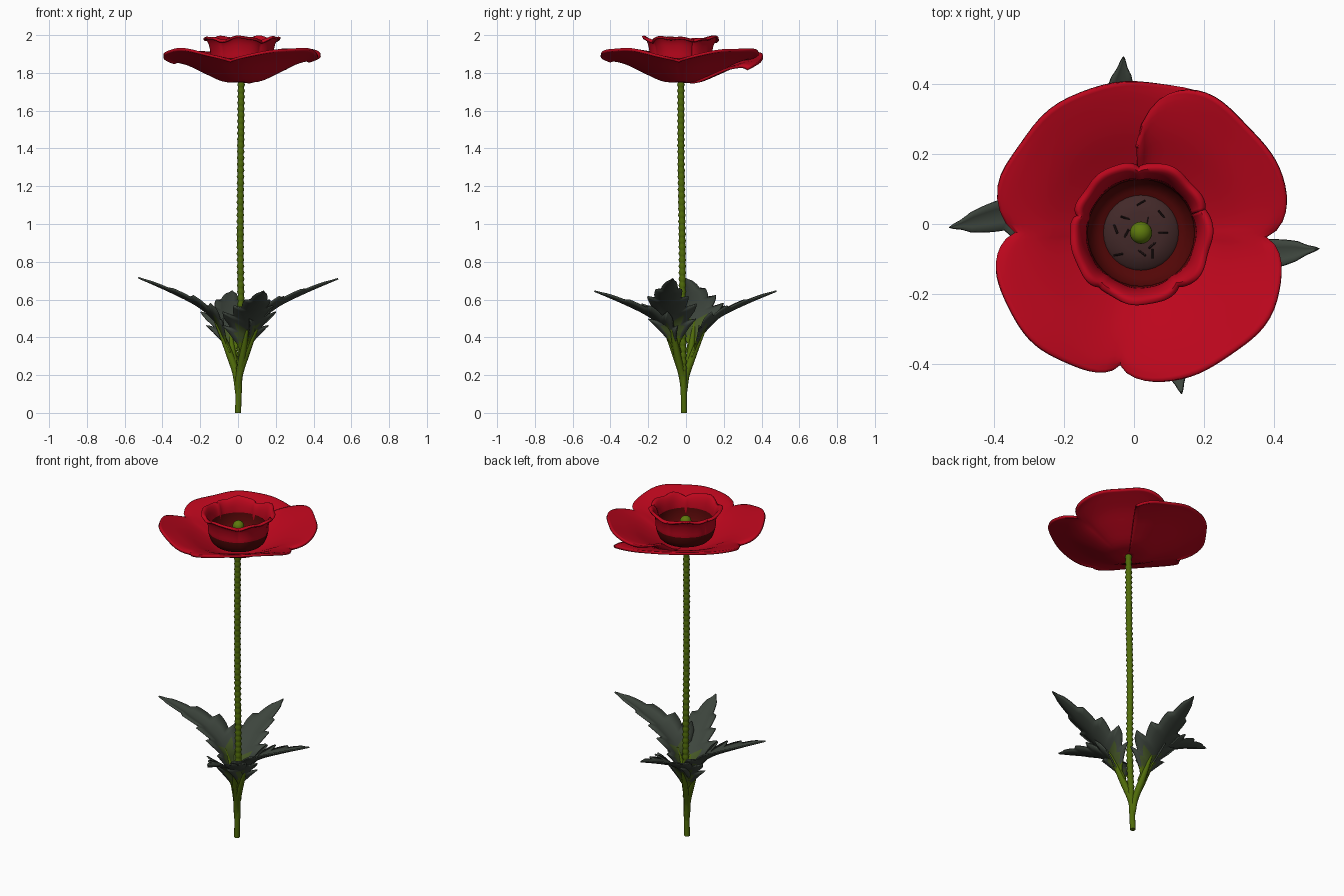
import bpy
import math
from mathutils import Vector

if "Cube" in bpy.data.objects:
    bpy.data.objects.remove(bpy.data.objects["Cube"], do_unlink=True)


def material(name, rgb):
    m = bpy.data.materials.new(name)
    m.use_nodes = True
    colour = (*rgb, 1)
    m.diffuse_color = colour
    node = next(n for n in m.node_tree.nodes if n.type == "BSDF_PRINCIPLED")
    node.inputs["Base Color"].default_value = colour
    node.inputs["Roughness"].default_value = 0.8
    return m


red = material("petal red", (0.5, 0.002, 0.012))
dark_red = material("deep red", (0.085, 0.002, 0.002))
brown = material("dark centre", (0.055, 0.022, 0.022))
black = material("stamen black", (0.02, 0.01, 0.01))
green = material("stem green", (0.078, 0.145, 0.003))
bright_green = material("pistil green", (0.11, 0.19, 0.004))
blend_green = material("leaf base green", (0.06, 0.095, 0.02))
leaf_green = material("leaf grey green", (0.047, 0.06, 0.047))


def along(points, t):
    """Smooth curve through the points, t from 0 to 1."""
    pts = [Vector(p) for p in points]
    f = min(max(t, 0), 1) * (len(pts) - 1)
    i = min(int(f), len(pts) - 2)
    f -= i
    b, c = pts[i], pts[i + 1]
    a = pts[i - 1] if i else b * 2 - c
    d = pts[i + 2] if i + 2 < len(pts) else c * 2 - b
    return 0.5 * (2 * b + (c - a) * f + (2 * a - 5 * b + 4 * c - d) * f * f
                  + (3 * b - a - 3 * c + d) * f ** 3)


def surface(name, rows, mats, closed=False, caps=False, thick=0):
    """Skin rows of points into a smooth-shaded grid."""
    n = len(rows[0])
    verts = [tuple(p) for row in rows for p in row]
    faces = []
    for j in range(len(rows) - 1):
        for i in range(n if closed else n - 1):
            k = (i + 1) % n
            faces.append((j * n + i, j * n + k, (j + 1) * n + k, (j + 1) * n + i))
    if caps:
        faces.append(tuple(reversed(range(n))))
        faces.append(tuple(range(len(verts) - n, len(verts))))
    mesh = bpy.data.meshes.new(name)
    mesh.from_pydata(verts, [], faces)
    obj = bpy.data.objects.new(name, mesh)
    bpy.context.collection.objects.link(obj)
    for m in mats:
        mesh.materials.append(m)
    if thick:
        mod = obj.modifiers.new("thickness", "SOLIDIFY")
        mod.thickness = thick
        mod.offset = 0
    bpy.ops.object.select_all(action="DESELECT")
    obj.select_set(True)
    bpy.context.view_layer.objects.active = obj
    bpy.ops.object.shade_smooth_by_angle(angle=math.radians(50))
    return obj


def tube(name, path, radii, mat, sides=12):
    rows = []
    for i, p in enumerate(path):
        d = (path[min(i + 1, len(path) - 1)] - path[max(i - 1, 0)]).normalized()
        x = Vector((0, 1, 0)).cross(d).normalized()
        y = d.cross(x)
        turns = [math.tau * k / sides for k in range(sides)]
        rows.append([p + radii[i] * (x * math.cos(a) + y * math.sin(a)) for a in turns])
    return surface(name, rows, [mat], closed=True, caps=True)


centre = Vector((0.02, -0.025, 0))


def on_ring(r, a, z):
    return centre + Vector((r * math.cos(a), r * math.sin(a), z))


def revolve(name, profile, mat, sides=32):
    turns = [math.tau * k / sides for k in range(sides)]
    rows = [[on_ring(r, a, z) for a in turns] for r, z in profile]
    return surface(name, rows, [mat], closed=True)


def corolla(name, profile, notches, lift, sag, wave, thick):
    """One sheet of petals wound round the centre, cut in and lowered at each
    (angle, depth) notch; sag lowers the first edge so the last lies over it."""
    first, last = notches[0][0], notches[-1][0]
    spokes = []
    for (a0, d0), (a1, d1) in zip(notches, notches[1:]):
        for i in range(28):
            u = i / 14 - 1
            spokes.append((a0 + (a1 - a0) * i / 28, u, d0 if u < 0 else d1))
    spokes.append((last, 1, notches[-1][1]))
    rows = []
    for j in range(19):
        v = j / 18
        r, z = along(profile, v)
        row = []
        for degrees, u, depth in spokes:
            a = math.radians(degrees)
            ruffle = wave * (math.sin(7 * a) + 0.7 * math.sin(11 * a + 2))
            reach = r * (1 - depth * abs(u) ** 6 * v + ruffle * v)
            low = sag * v * (1 - (degrees - first) / (last - first)) ** 5
            row.append(on_ring(reach, a, z + v * v * (lift * (1 - u * u) + 0.3 * ruffle) - low))
        rows.append(row)
    return surface(name, rows, [red, dark_red], thick=thick)


# Broad outer petals, the last one lapping over the first
outer = [(0.01, 1.755), (0.1, 1.762), (0.2, 1.803), (0.3, 1.845), (0.39, 1.865), (0.435, 1.86)]
corolla("outer_petals", outer,
        [(56, 0.03), (180, 0.17), (261, 0.13), (358, 0.18), (452, 0.44)], 0.065, 0.042, 0.009, 0.014)

# Ruffled inner cup, deep red at its foot
cup = [(0.04, 1.79), (0.13, 1.81), (0.158, 1.86), (0.163, 1.91), (0.173, 1.95),
       (0.19, 1.972), (0.203, 1.962)]
inner = corolla("inner_cup", cup,
                [(20, 0.06), (92, 0.08), (165, 0.1), (232, 0.05), (305, 0.07), (380, 0.06)],
                0.022, 0, 0.016, 0.01)
for face in inner.data.polygons:
    face.material_index = int(face.center.z < 1.885)

# Dark throat, centre and stamens
revolve("throat", [(0.02, 1.825), (0.12, 1.832), (0.149, 1.86), (0.154, 1.915)], dark_red)
revolve("centre_disc", [(0.001, 1.852), (0.06, 1.85), (0.1, 1.842), (0.112, 1.825)], brown)
for k in range(11):
    a = math.tau * k / 11
    foot = on_ring(0.05 + 0.03 * (k % 2), a, 1.848)
    turn = a + 1.7 * k
    tip = foot + Vector((0.026 * math.cos(turn), 0.026 * math.sin(turn), 0.008))
    tube(f"stamen_{k + 1}", [foot, tip], [0.003, 0.003], black, 6)

# Pistil
tube("pistil_stalk", [on_ring(0, 0, z) for z in (1.8, 1.9)], [0.014, 0.014], bright_green)
bpy.ops.mesh.primitive_uv_sphere_add(segments=20, ring_count=12, radius=0.032,
                                     location=on_ring(0, 0, 1.905))
ball = bpy.context.object
ball.name = "pistil_head"
ball.data.materials.append(bright_green)
bpy.ops.object.shade_smooth()

# Ribbed stem on a plain foot
root = Vector((0, -0.01, 0))
stem_line = [(0, -0.01, 0.0), (0.015, -0.018, 0.45), (0.012, -0.02, 0.9),
             (0.014, -0.026, 1.35), (0.017, -0.027, 1.78)]
steps = 160
path = [along(stem_line, i / steps) for i in range(steps + 1)]
radii = [0.016 + (0.0045 if i % 3 == 0 and i > 18 else 0) for i in range(steps + 1)]
tube("stem", path, radii, green)

# Four toothed leaves on curved stalks, each bowed a little to one side
stalk_line = [(0.0, 0.1), (0.008, 0.19), (0.038, 0.28), (0.075, 0.37), (0.11, 0.44)]
blade_line = [(0.04, 0.285), (0.075, 0.37), (0.115, 0.445), (0.2, 0.515), (0.33, 0.58), (0.48, 0.645)]
lobes, samples = 6, 72
for name, degrees, reach, rise, bow in [
        ("right", 180, 1.1, 1.13, -0.06), ("back", 93.5, 1.02, 1.0, 0.04),
        ("left", -6.5, 1.11, 1.12, -0.06), ("front", -74, 1.03, 1.0, 0.02)]:
    a = math.radians(degrees)
    out = Vector((math.cos(a), math.sin(a), 0))
    side = Vector((-math.sin(a), math.cos(a), 0))

    def place(p):
        bend = bow * math.sin(math.pi * (p[0] / 0.48) ** 0.7)
        return root + out * (p[0] * reach) + side * bend + Vector((0, 0, 0.1 + (p[1] - 0.1) * rise))

    stalk = [place(along(stalk_line, i / 14)) for i in range(15)]
    tube(f"{name}_leaf_stalk", stalk,
         [0.014 + 0.009 * math.sin(math.pi * i / 14) - 0.008 * i / 14 for i in range(15)], green)

    rows = []
    for i in range(samples + 1):
        t = i / samples
        rib = place(along(blade_line, t))
        ahead = (place(along(blade_line, t + 0.01)) - place(along(blade_line, t - 0.01))).normalized()
        up = ahead.cross(side)
        up = up if up.z > 0 else -up
        phase = (t * lobes + 0.25) % 1
        tooth = min(phase / 0.75, (1 - phase) / 0.25)
        depth = 0.2 + 0.4 * (1 - t)
        env = 0.21 * min(1, max(0, t - 0.1) / 0.25) ** 0.8 * (1 - t) ** 0.85
        width = env * (1 - depth + depth * tooth) + 0.024 * (1 - t)
        row = []
        for s in (-1, -0.5, 0, 0.5, 1):
            w = abs(s) * width
            row.append(rib + side * math.copysign(w, s) + ahead * (0.5 * w) + up * (0.3 * w))
        rows.append(row)
    leaf = surface(f"{name}_leaf", rows, [leaf_green, blend_green, green], thick=0.008)
    for face in leaf.data.polygons:
        height = (face.center.z - 0.1) / rise
        if height < 0.27:
            face.material_index = 2
        elif height < 0.36 and face.index % 4 in (1, 2):
            face.material_index = 1
